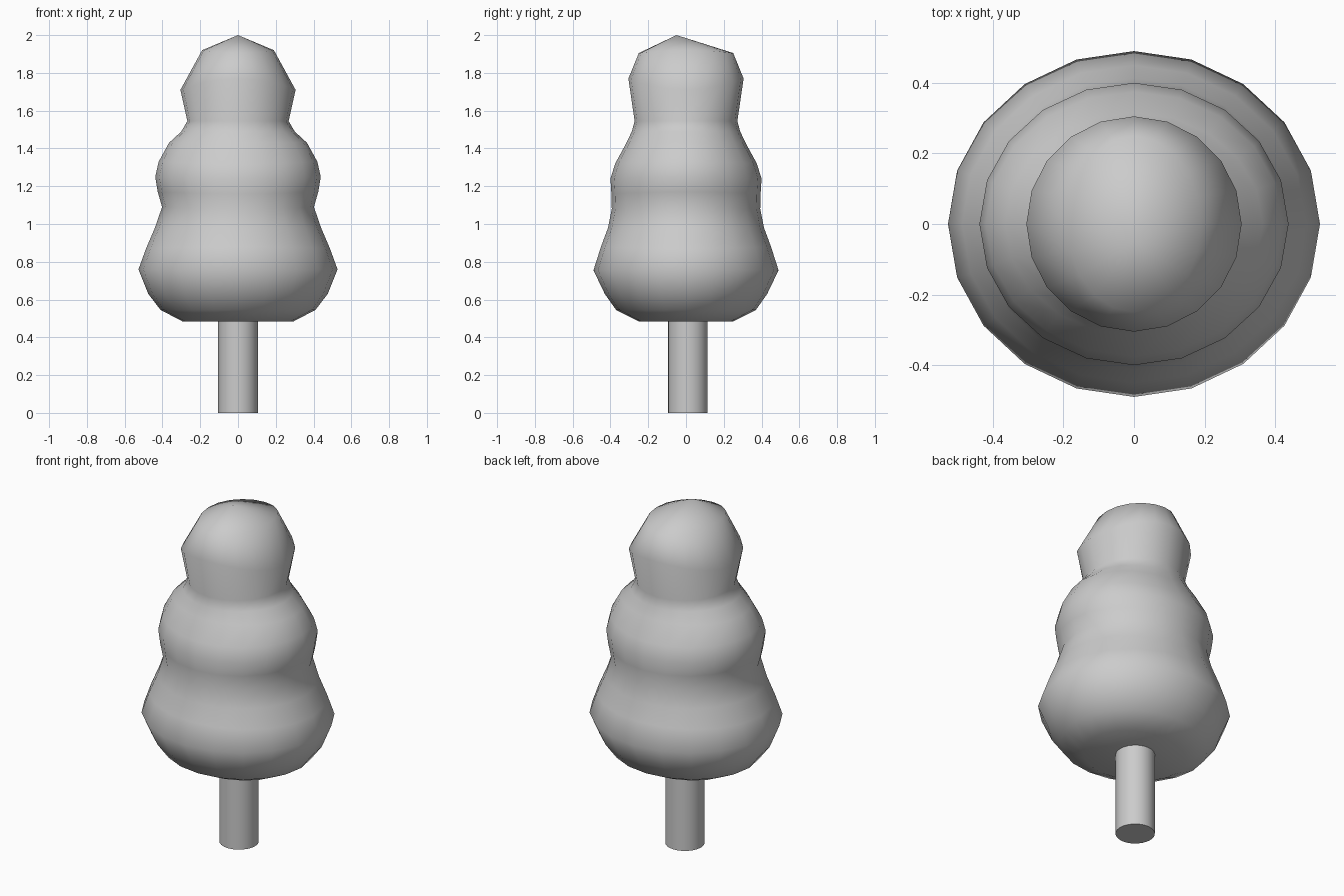
import bpy, bmesh
from math import cos, sin, pi, radians

if "Cube" in bpy.data.objects:
    bpy.data.objects.remove(bpy.data.objects["Cube"])

SIDES = 20


def finish(name, bm, angle):
    bmesh.ops.recalc_face_normals(bm, faces=bm.faces)
    mesh = bpy.data.meshes.new(name)
    bm.to_mesh(mesh)
    bm.free()
    ob = bpy.data.objects.new(name, mesh)
    bpy.context.collection.objects.link(ob)
    bpy.ops.object.select_all(action='DESELECT')
    ob.select_set(True)
    bpy.context.view_layer.objects.active = ob
    bpy.ops.object.shade_smooth_by_angle(angle=radians(angle))
    return ob


# foliage rings: half width x, half depth y, height at the sides, height at front/back
RINGS = [
    (0.295, 0.25, 0.485, 0.485),
    (0.41, 0.37, 0.545, 0.545),
    (0.475, 0.43, 0.63, 0.63),
    (0.527, 0.49, 0.76, 0.755),
    (0.487, 0.45, 0.87, 0.88),
    (0.44, 0.413, 0.98, 0.98),
    (0.402, 0.393, 1.09, 1.08),
    (0.425, 0.395, 1.17, 1.16),
    (0.438, 0.40, 1.25, 1.24),
    (0.42, 0.375, 1.33, 1.32),
    (0.365, 0.315, 1.43, 1.43),
    (0.30, 0.287, 1.49, 1.49),
    (0.268, 0.272, 1.545, 1.545),
    (0.305, 0.305, 1.71, 1.77),
    (0.19, 0.25, 1.92, 1.905),
]

# foliage: three soft tiers lofted ring by ring
bm = bmesh.new()
loops = []
for rx, ry, z_side, z_front in RINGS:
    ring = []
    for i in range(SIDES):
        a = 2 * pi * i / SIDES
        z = z_side * cos(a) ** 2 + z_front * sin(a) ** 2
        ring.append(bm.verts.new((rx * cos(a), ry * sin(a), z)))
    loops.append(ring)
for low, high in zip(loops, loops[1:]):
    for i in range(SIDES):
        j = (i + 1) % SIDES
        bm.faces.new((low[i], low[j], high[j], high[i]))
bm.faces.new(loops[0])
tip = bm.verts.new((0, -0.05, 2.0))
for i in range(SIDES):
    bm.faces.new((loops[-1][i], loops[-1][(i + 1) % SIDES], tip))
finish("foliage", bm, 80)

# trunk
bm = bmesh.new()
bmesh.ops.create_cone(bm, cap_ends=True, segments=24, radius1=0.105, radius2=0.105, depth=0.52)
bmesh.ops.translate(bm, verts=bm.verts, vec=(0, 0.01, 0.26))
finish("trunk", bm, 40)
